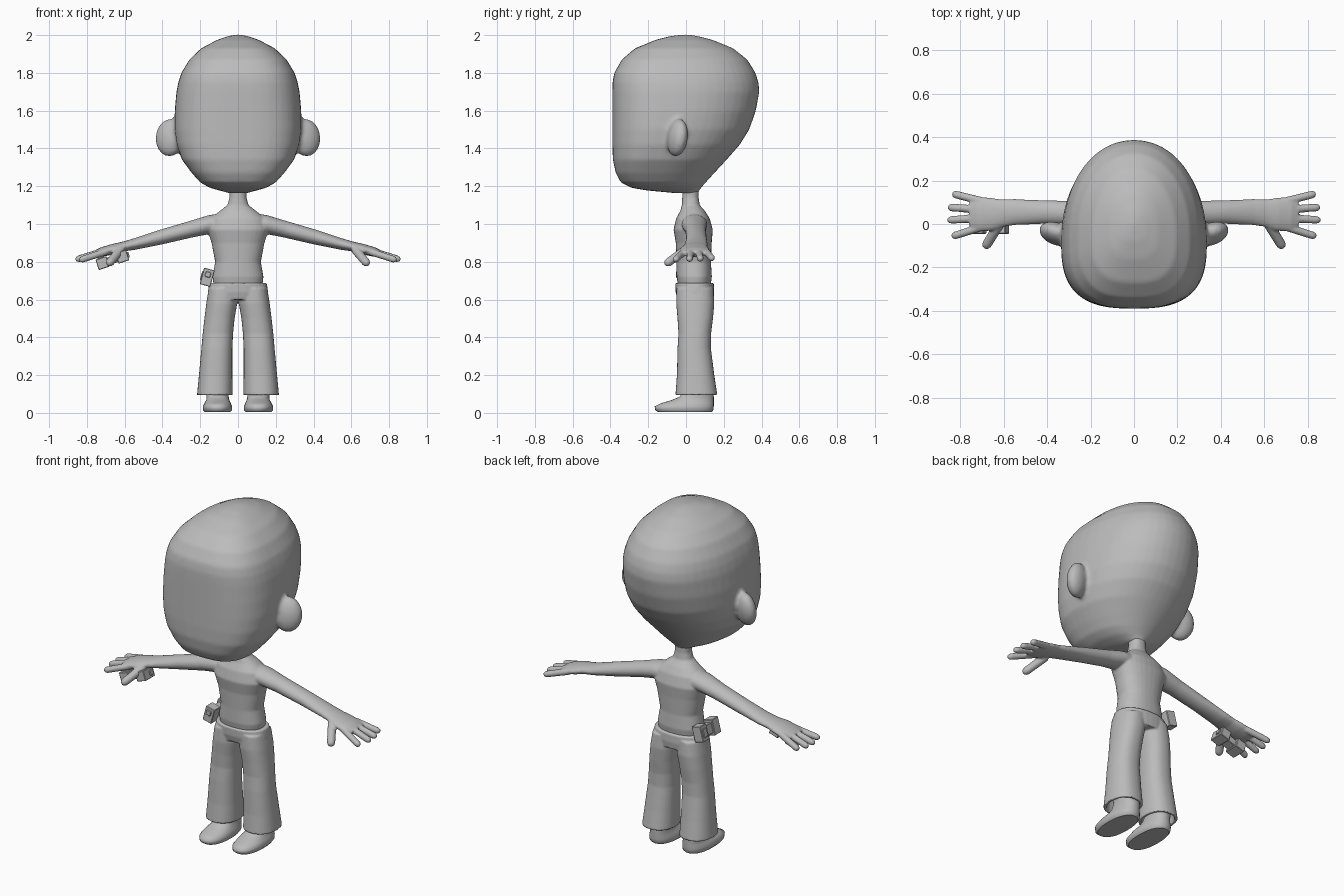
import bpy, bmesh, math
from mathutils import Vector, Matrix

if "Cube" in bpy.data.objects:
    bpy.data.objects.remove(bpy.data.objects["Cube"])

grey = bpy.data.materials.new("plain grey")
grey.diffuse_color = (0.5, 0.5, 0.5, 1)
grey.use_nodes = True
grey.node_tree.nodes["Principled BSDF"].inputs["Base Color"].default_value = grey.diffuse_color


def oval(z, x0, x1, y0, y1, n=2.3, nb=None, split=0.5, count=32):
    """Horizontal superellipse; n shapes the front half, nb the back half."""
    cx, rx, cy = (x0 + x1) / 2, (x1 - x0) / 2, y0 + (y1 - y0) * split
    pts = []
    for i in range(count):
        a = 2 * math.pi * i / count
        c, s = math.cos(a), math.sin(a)
        e = 2 / (n if s < 0 else (nb or n))
        ry = (cy - y0) if s < 0 else (y1 - cy)
        pts.append(Vector((cx + rx * math.copysign(abs(c) ** e, c),
                           cy + ry * math.copysign(abs(s) ** e, s), z)))
    return pts


def loft(bm, rings, side=1):
    """Closed skin through a list of rings, mirrored when side is -1."""
    vs = [[bm.verts.new((p.x * side, p.y, p.z)) for p in r] for r in rings]
    n = len(vs[0])
    for a, b in zip(vs, vs[1:]):
        for i in range(n):
            bm.faces.new((a[i], a[(i + 1) % n], b[(i + 1) % n], b[i]))
    bm.faces.new(vs[0])
    bm.faces.new(vs[-1])


def limb(bm, path, side=1, count=20):
    """Tube along (x, y, z, vertical radius, sideways radius) points."""
    rings = []
    for i, (x, y, z, rv, rs) in enumerate(path):
        a, b = path[max(i - 1, 0)], path[min(i + 1, len(path) - 1)]
        t = (Vector(b[:3]) - Vector(a[:3])).normalized()
        w = t.cross(Vector((0, 0, 1))).normalized()
        u = w.cross(t)
        rings.append([Vector((x, y, z)) + w * rs * math.cos(k * 2 * math.pi / count)
                      + u * rv * math.sin(k * 2 * math.pi / count) for k in range(count)])
    loft(bm, rings, side)


def finger(bm, a, b, r, side):
    a, b = Vector(a), Vector(b)
    d = (b - a).normalized()
    tips = [(a, 1), (b - d * r, 0.95), (b - d * r * 0.35, 0.75), (b, 0.3)]
    limb(bm, [(*p, r * k, r * k) for p, k in tips], side, 12)


def finish(name, bm, voxel=0, smooth=4):
    bmesh.ops.recalc_face_normals(bm, faces=bm.faces[:])
    me = bpy.data.meshes.new(name)
    bm.to_mesh(me)
    bm.free()
    me.materials.append(grey)
    ob = bpy.data.objects.new(name, me)
    bpy.context.collection.objects.link(ob)
    if voxel:
        m = ob.modifiers.new("merge", 'REMESH')
        m.mode, m.voxel_size, m.use_smooth_shade = 'VOXEL', voxel, True
        m = ob.modifiers.new("soften", 'SMOOTH')
        m.factor, m.iterations = 0.5, smooth
    return ob


# head: stacked ovals, flatter at the face
head = bmesh.new()
profile = [(1.163, .045, -.05, .065), (1.178, .10, -.21, .07), (1.192, .15, -.29, .08),
           (1.22, .20, -.345, .105), (1.27, .245, -.372, .15), (1.34, .297, -.387, .215),
           (1.42, .325, -.39, .285), (1.5, .336, -.39, .335), (1.6, .335, -.39, .37),
           (1.7, .326, -.39, .388), (1.75, .316, -.389, .384), (1.8, .30, -.38, .368),
           (1.87, .258, -.34, .325), (1.93, .195, -.27, .25), (1.975, .11, -.16, .14),
           (1.995, .05, -.08, .06), (2.002, .01, -.02, .02)]
loft(head, [oval(z, -w, w, f, b, 2.8, 2.1, 0.42, 48) for z, w, f, b in profile])
# ears: flattened balls swept back
for side in (1, -1):
    m = (Matrix.Translation((side * .36, -.045, 1.457))
         @ Matrix.Rotation(side * math.radians(22), 4, 'Z')
         @ Matrix.Rotation(math.radians(-8), 4, 'X')
         @ Matrix.Diagonal((.08, .05, .1, 1)))
    bmesh.ops.create_uvsphere(head, u_segments=24, v_segments=16, radius=1, matrix=m)
finish("head", head, 0.011, 5)

# upper body: torso, neck, arms and hands merged
body = bmesh.new()
torso = [(.64, .125, -.035, .125), (.72, .135, -.05, .137), (.8, .121, -.05, .132),
         (.9, .14, -.054, .136), (.97, .163, -.066, .142), (1.03, .145, -.052, .125),
         (1.07, .095, -.03, .1), (1.1, .056, -.022, .073), (1.14, .045, -.02, .067),
         (1.22, .045, -.02, .067)]
loft(body, [oval(z, -w, w, f, b) for z, w, f, b in torso])
arm = [(.03, .04, 1.0, .065, .07), (.15, .045, .997, .05, .068), (.25, .05, .972, .044, .056),
       (.41, .055, .93, .039, .054), (.55, .055, .893, .03, .06), (.61, .05, .88, .026, .064),
       (.66, .045, .867, .028, .077), (.72, .045, .852, .025, .08), (.755, .045, .842, .018, .07)]
fingers = [((.70, .105, .856), (.838, .14, .815)), ((.71, .067, .856), (.858, .077, .812)),
           ((.71, .027, .856), (.86, .018, .81)), ((.69, -.01, .856), (.84, -.058, .808))]
for side in (1, -1):
    limb(body, arm, side)
    for a, b in fingers:
        finger(body, a, b, .019, side)
    finger(body, (.62, .0, .865), (.688, -.11, .785), .024, side)
finish("upper_body", body, 0.006, 3)

# trousers: hips and two flared legs, hollow at the hem
trousers = bmesh.new()
hips = [(.6, .155, -.045, .145), (.64, .16, -.055, .15), (.688, .152, -.056, .147)]
loft(trousers, [oval(z, -w, w, f, b) for z, w, f, b in hips])
leg = [(.66, .0, .155, -.05, .145), (.58, .004, .168, -.052, .15), (.5, .018, .178, -.045, .143),
       (.42, .026, .187, -.04, .133), (.34, .03, .194, -.045, .132), (.2, .03, .207, -.048, .15),
       (.095, .028, .217, -.056, .166), (.095, .044, .2, -.04, .15), (.17, .046, .192, -.035, .138)]
for side in (1, -1):
    loft(trousers, [oval(z, a, b, f, k) for z, a, b, f, k in leg], side)
finish("trousers", trousers, 0.006, 2)

# shoes
shoe = [(.004, .04, .176, -.148, .135), (.015, .032, .185, -.163, .145), (.035, .032, .186, -.166, .147),
        (.052, .038, .178, -.13, .147), (.068, .046, .168, -.075, .147), (.085, .049, .166, -.035, .147),
        (.11, .05, .167, -.015, .145), (.18, .055, .165, -.01, .13)]
for side, name in ((1, "left_shoe"), (-1, "right_shoe")):
    bm = bmesh.new()
    loft(bm, [oval(z, a, b, f, k) for z, a, b, f, k in shoe], side)
    for f in bm.faces:
        f.smooth = len(f.verts) == 4
    finish(name, bm)


# gadgets: two blocks on a narrow core, long axis along y
def gadget(name, matrix):
    bm = bmesh.new()
    parts = [((0, 0, 0), (.04, .15, .06)), ((0, -.055, 0), (.058, .06, .09)),
             ((0, .055, 0), (.058, .06, .09)), ((0, -.088, .015), (.03, .01, .03)),
             ((-.03, .055, 0), (.008, .035, .05))]
    for at, size in parts:
        bmesh.ops.create_cube(bm, size=1, matrix=Matrix.Translation(at) @ Matrix.Diagonal((*size, 1)))
    bm.transform(matrix)
    ob = finish(name, bm)
    b = ob.modifiers.new("edges", 'BEVEL')
    b.width, b.segments = .003, 1


gadget("hip_gadget", Matrix.Translation((-.163, .04, .718)) @ Matrix.Rotation(math.radians(15), 4, 'Y'))
gadget("hand_gadget", Matrix.Translation((-.665, .0, .81)) @ Matrix.Rotation(math.radians(-18), 4, 'Y')
       @ Matrix.Rotation(math.radians(90), 4, 'Z') @ Matrix.Rotation(math.radians(90), 4, 'Y'))
